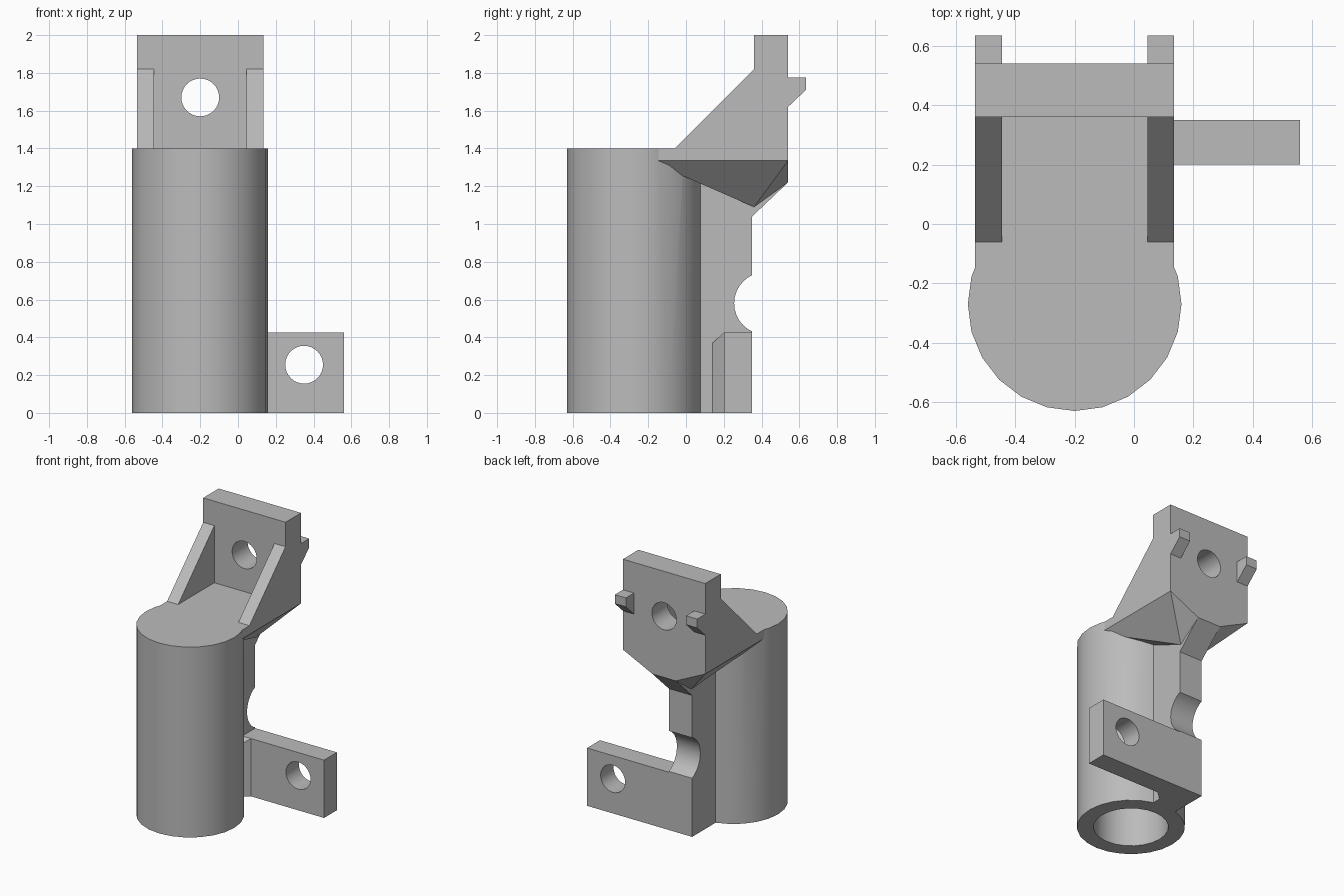
import bpy, bmesh, math
from mathutils import Matrix, Vector

if "Cube" in bpy.data.objects:
    bpy.data.objects.remove(bpy.data.objects["Cube"], do_unlink=True)

grey = bpy.data.materials.new("plain_grey")
grey.use_nodes = True
grey.diffuse_color = (0.5, 0.5, 0.5, 1)
grey.node_tree.nodes["Principled BSDF"].inputs["Base Color"].default_value = (0.5, 0.5, 0.5, 1)

MID = -0.2                     # x of the symmetry plane of barrel and plate
HALF = 0.335                   # half width of plate
RIB = 0.095                    # half width of spine
BARREL_Y = -0.27


def finish(name, bm):
    bmesh.ops.recalc_face_normals(bm, faces=bm.faces)
    mesh = bpy.data.meshes.new(name)
    bm.to_mesh(mesh)
    bm.free()
    mesh.materials.append(grey)
    ob = bpy.data.objects.new(name, mesh)
    bpy.context.collection.objects.link(ob)
    return ob


def prism(name, profile, x0, x1):
    """Extrude a (y, z) profile from x0 to x1."""
    bm = bmesh.new()
    face = bm.faces.new([bm.verts.new((x0, y, z)) for y, z in profile])
    ext = bmesh.ops.extrude_face_region(bm, geom=[face])["geom"]
    bmesh.ops.translate(bm, vec=(x1 - x0, 0, 0),
                        verts=[v for v in ext if isinstance(v, bmesh.types.BMVert)])
    return finish(name, bm)


def box(name, x0, x1, y0, y1, z0, z1):
    return prism(name, [(y0, z0), (y1, z0), (y1, z1), (y0, z1)], x0, x1)


def hull(name, points):
    bm = bmesh.new()
    for p in points:
        bm.verts.new(p)
    bmesh.ops.convex_hull(bm, input=bm.verts)
    bmesh.ops.dissolve_limit(bm, angle_limit=0.01, verts=bm.verts, edges=bm.edges)
    return finish(name, bm)


def cylinder(name, centre, radius, length, axis="Z", sides=24):
    turn = {"X": Matrix.Rotation(math.pi / 2, 4, "Y"),
            "Y": Matrix.Rotation(math.pi / 2, 4, "X"),
            "Z": Matrix.Identity(4)}[axis]
    bm = bmesh.new()
    bmesh.ops.create_cone(bm, cap_ends=True, segments=sides, radius1=radius,
                          radius2=radius, depth=length,
                          matrix=Matrix.Translation(Vector(centre)) @ turn)
    return finish(name, bm)


def combine(target, other, operation):
    mod = target.modifiers.new(other.name, "BOOLEAN")
    mod.operation, mod.solver, mod.object = operation, "EXACT", other
    bpy.context.view_layer.objects.active = target
    bpy.ops.object.modifier_apply(modifier=mod.name)
    bpy.data.objects.remove(other, do_unlink=True)


# Barrel
bracket = cylinder("barrel_bracket", (MID, BARREL_Y, 0.7), 0.36, 1.4)
parts = []

# Spine behind the barrel, leaning out to the plate
parts.append(prism("spine", [(0.02, 0), (0.35, 0), (0.35, 1.04), (0.54, 1.22),
                             (0.54, 1.36), (0.02, 1.36)], MID - RIB, MID + RIB))

# Shelf with its faceted underside
shelf = []
for s in (-1, 1):
    shelf += [(MID + s * HALF, y, z) for y in (-0.2, 0.54) for z in (1.335, 1.4)]
    shelf += [(MID + s * RIB, y, z) for y, z in ((0.08, 1.335), (0.36, 1.09), (0.54, 1.22))]
parts.append(hull("shelf", shelf))

# Upright plate
parts.append(box("plate", MID - HALF, MID + HALF, 0.36, 0.54, 1.36, 2.0))

# Side gussets and rear hooks
for side, x0 in (("right", MID - HALF), ("left", MID + HALF - 0.09)):
    parts.append(prism(side + "_gusset", [(-0.06, 1.4), (-0.06, 1.37), (0.4, 1.37),
                                          (0.4, 1.82), (0.36, 1.82)], x0, x0 + 0.09))
    parts.append(prism(side + "_hook", [(0.5, 1.62), (0.54, 1.62), (0.635, 1.71),
                                        (0.635, 1.775), (0.5, 1.775)], x0, x0 + 0.09))

# Side tab and its corner fillet
parts.append(box("tab", MID, 0.56, 0.2, 0.35, 0, 0.425))
corner = MID + RIB
parts.append(hull("tab_fillet", [(x, y, z) for x, y, top in
                                 ((corner - 0.05, 0.25, 0.425), (corner + 0.07, 0.25, 0.425),
                                  (corner + 0.07, 0.2, 0.425), (corner - 0.05, 0.14, 0.37),
                                  (corner, 0.14, 0.37), (corner - 0.05, 0.2, 0.425))
                                 for z in (0, top)]))
for part in parts:
    combine(bracket, part, "UNION")

# Bore, bolt holes and the round notch in the spine
cutters = [
    cylinder("bore", (MID, BARREL_Y, 0.615), 0.25, 1.43),
    cylinder("plate_hole", (MID, 0.45, 1.67), 0.1, 0.5, "Y", 32),
    cylinder("tab_hole", (0.35, 0.28, 0.255), 0.1, 0.5, "Y", 32),
    cylinder("notch", (MID, 0.42, 0.58), 0.165, 0.6, "X", 32),
]
for cutter in cutters:
    combine(bracket, cutter, "DIFFERENCE")

# Smooth round walls, crisp edges
bpy.ops.object.select_all(action="DESELECT")
bracket.select_set(True)
bpy.context.view_layer.objects.active = bracket
bpy.ops.object.shade_smooth_by_angle(angle=math.radians(18))
